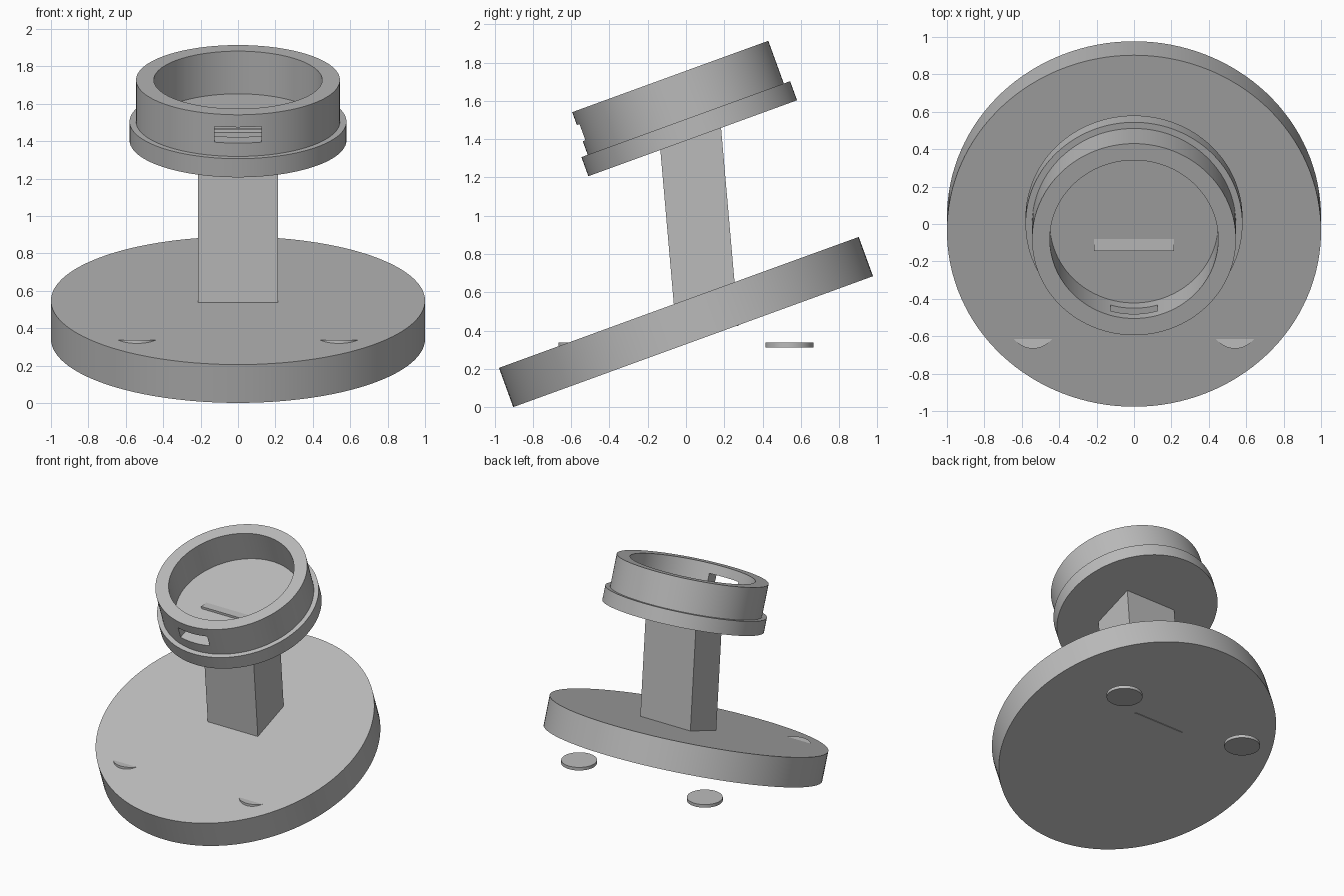
import bpy, bmesh, math
from mathutils import Matrix, Vector

default = bpy.data.objects.get("Cube")
if default:
    bpy.data.objects.remove(default, do_unlink=True)

GREY = (0.5, 0.5, 0.5, 1)
TILT = math.radians(20)
grey = bpy.data.materials.new("plain grey")
grey.use_nodes = True
grey.diffuse_color = GREY
grey.node_tree.nodes["Principled BSDF"].inputs["Base Color"].default_value = GREY


def finish(bm, name, location, tilt=0.0, smooth=True):
    """Turn a bmesh into a named object, tilted about x."""
    bmesh.ops.recalc_face_normals(bm, faces=bm.faces)
    mesh = bpy.data.meshes.new(name)
    bm.to_mesh(mesh)
    bm.free()
    mesh.materials.append(grey)
    obj = bpy.data.objects.new(name, mesh)
    bpy.context.collection.objects.link(obj)
    obj.location = location
    obj.rotation_euler.x = tilt
    if smooth:
        shade(obj)
    return obj


def shade(obj):
    bpy.ops.object.select_all(action='DESELECT')
    obj.select_set(True)
    bpy.context.view_layer.objects.active = obj
    bpy.ops.object.shade_smooth_by_angle(angle=math.radians(30))


def disc(name, radius, depth, location, tilt=0.0):
    bm = bmesh.new()
    bmesh.ops.create_cone(bm, cap_ends=True, segments=128, radius1=radius,
                          radius2=radius, depth=depth)
    return finish(bm, name, location, tilt)


def box(name, size, location, tilt=0.0, offset=(0, 0, 0)):
    bm = bmesh.new()
    bmesh.ops.create_cube(bm, size=1, matrix=Matrix.Translation(offset)
                          @ Matrix.Diagonal(Vector(size)).to_4x4())
    return finish(bm, name, location, tilt, smooth=False)


def lathe(name, profile, location, tilt):
    bm = bmesh.new()
    verts = [bm.verts.new((r, 0, z)) for r, z in profile]
    edges = [bm.edges.new(pair) for pair in zip(verts, verts[1:])]
    bmesh.ops.spin(bm, geom=verts + edges, cent=(0, 0, 0), axis=(0, 0, 1),
                   angle=math.tau, steps=128)
    bmesh.ops.remove_doubles(bm, verts=bm.verts, dist=0.0001)
    return finish(bm, name, location, tilt)


# Tilted base plate
disc("base_plate", 1.0, 0.218, (0, 0, 0.445), TILT)

# Leaning post, whose ends just break through the plate and the cup floor
box("post", (0.43, 0.326, 1.071), (0, 0.0645, 0.9445), math.radians(5))

# Open cup with a flange round its foot
CUP_FOOT = (0, 0.035, 1.405)
cup = lathe("cup", [(0, 0), (0.58, 0), (0.58, 0.106), (0.545, 0.106),
                    (0.545, 0.343), (0.45, 0.343), (0.45, 0.1), (0, 0.1)],
            CUP_FOOT, TILT)

# Slot through the front wall of the cup
cutter = box("slot_cutter", (0.25, 0.24, 0.09), CUP_FOOT, TILT, (0, -0.5, 0.227))
cutter.hide_render = True
cut = cup.modifiers.new("slot", 'BOOLEAN')
cut.operation = 'DIFFERENCE'
cut.solver = 'EXACT'
cut.object = cutter
bpy.context.view_layer.objects.active = cup
bpy.ops.object.modifier_apply(modifier=cut.name)
bpy.data.objects.remove(cutter, do_unlink=True)
shade(cup)

# Four level foot pads
for side, x in (("left", 0.54), ("right", -0.54)):
    for end, y in (("front", -0.54), ("back", 0.54)):
        disc(f"{end}_{side}_pad", 0.126, 0.024, (x, y, 0.325))
